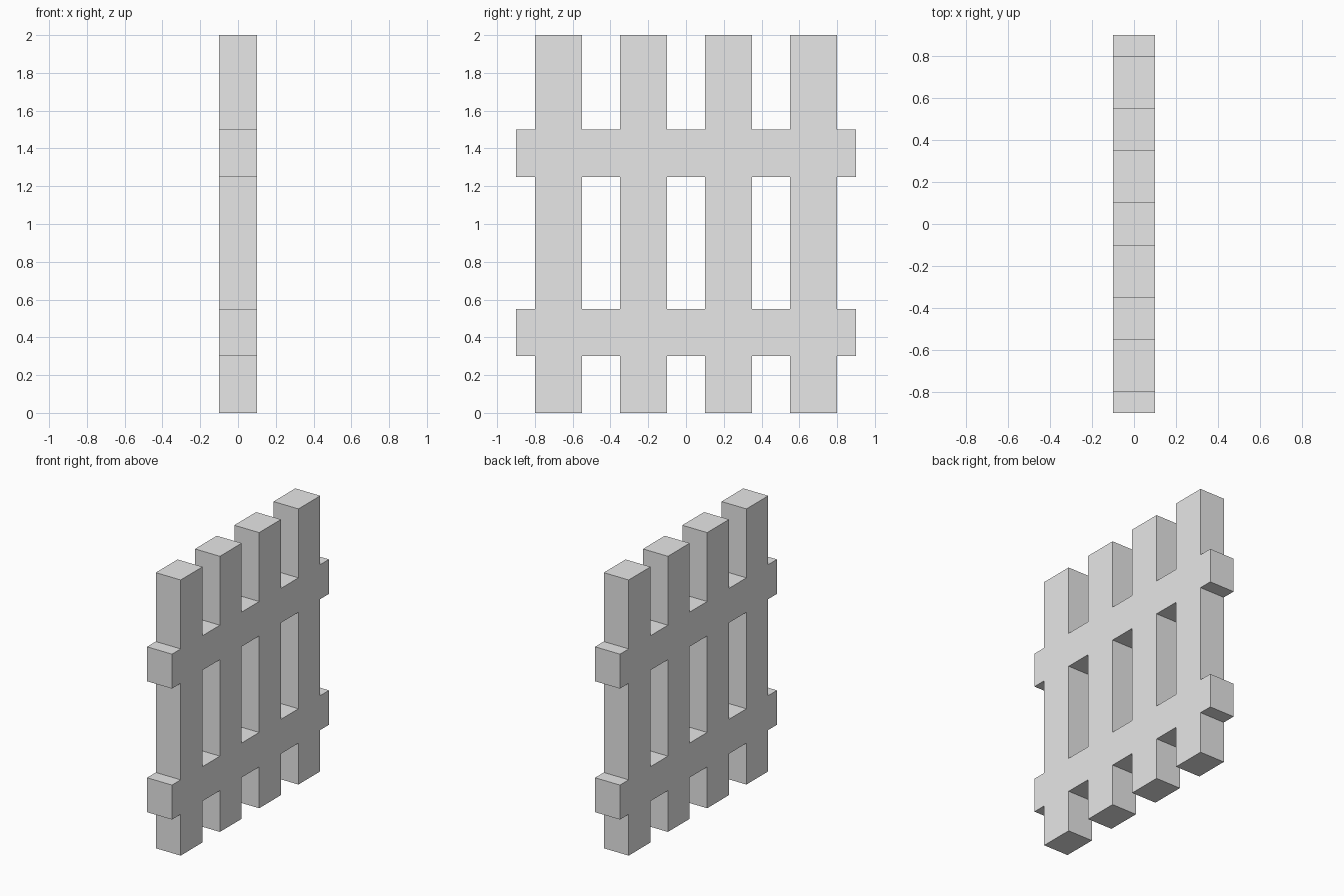
import bpy, bmesh

cube = bpy.data.objects.get("Cube")
if cube:
    bpy.data.objects.remove(cube, do_unlink=True)

THICK = 0.2
PICKETS = [(-0.8, -0.55), (-0.35, -0.1), (0.1, 0.35), (0.55, 0.8)]  # y spans
RAILS = [(0.3, 0.55), (1.25, 1.5)]                                  # z spans
HALF_LENGTH, HEIGHT = 0.9, 2.0


def inside(value, spans):
    return any(a < value < b for a, b in spans)


# Material
grey = bpy.data.materials.new("plain_grey")
grey.use_nodes = True
colour = (0.8, 0.8, 0.8, 1)
grey.diffuse_color = colour
grey.node_tree.nodes["Principled BSDF"].inputs["Base Color"].default_value = colour

# Lattice profile: keep the cells covered by a picket or a rail
ys = sorted({-HALF_LENGTH, HALF_LENGTH, *(y for span in PICKETS for y in span)})
zs = sorted({0, HEIGHT, *(z for span in RAILS for z in span)})
bm = bmesh.new()
grid = {(y, z): bm.verts.new((-THICK / 2, y, z)) for y in ys for z in zs}
for y0, y1 in zip(ys, ys[1:]):
    for z0, z1 in zip(zs, zs[1:]):
        if inside((y0 + y1) / 2, PICKETS) or inside((z0 + z1) / 2, RAILS):
            bm.faces.new([grid[k] for k in ((y0, z0), (y1, z0), (y1, z1), (y0, z1))])
bmesh.ops.delete(bm, geom=[v for v in bm.verts if not v.link_faces], context='VERTS')

# Thicken the profile into one flush solid
ext = bmesh.ops.extrude_face_region(bm, geom=bm.faces[:], use_keep_orig=True)
bmesh.ops.translate(bm, vec=(THICK, 0, 0),
                    verts=[g for g in ext["geom"] if isinstance(g, bmesh.types.BMVert)])
bmesh.ops.recalc_face_normals(bm, faces=bm.faces)

mesh = bpy.data.meshes.new("picket_fence")
bm.to_mesh(mesh)
bm.free()
mesh.materials.append(grey)
fence = bpy.data.objects.new("picket_fence", mesh)
bpy.context.collection.objects.link(fence)
